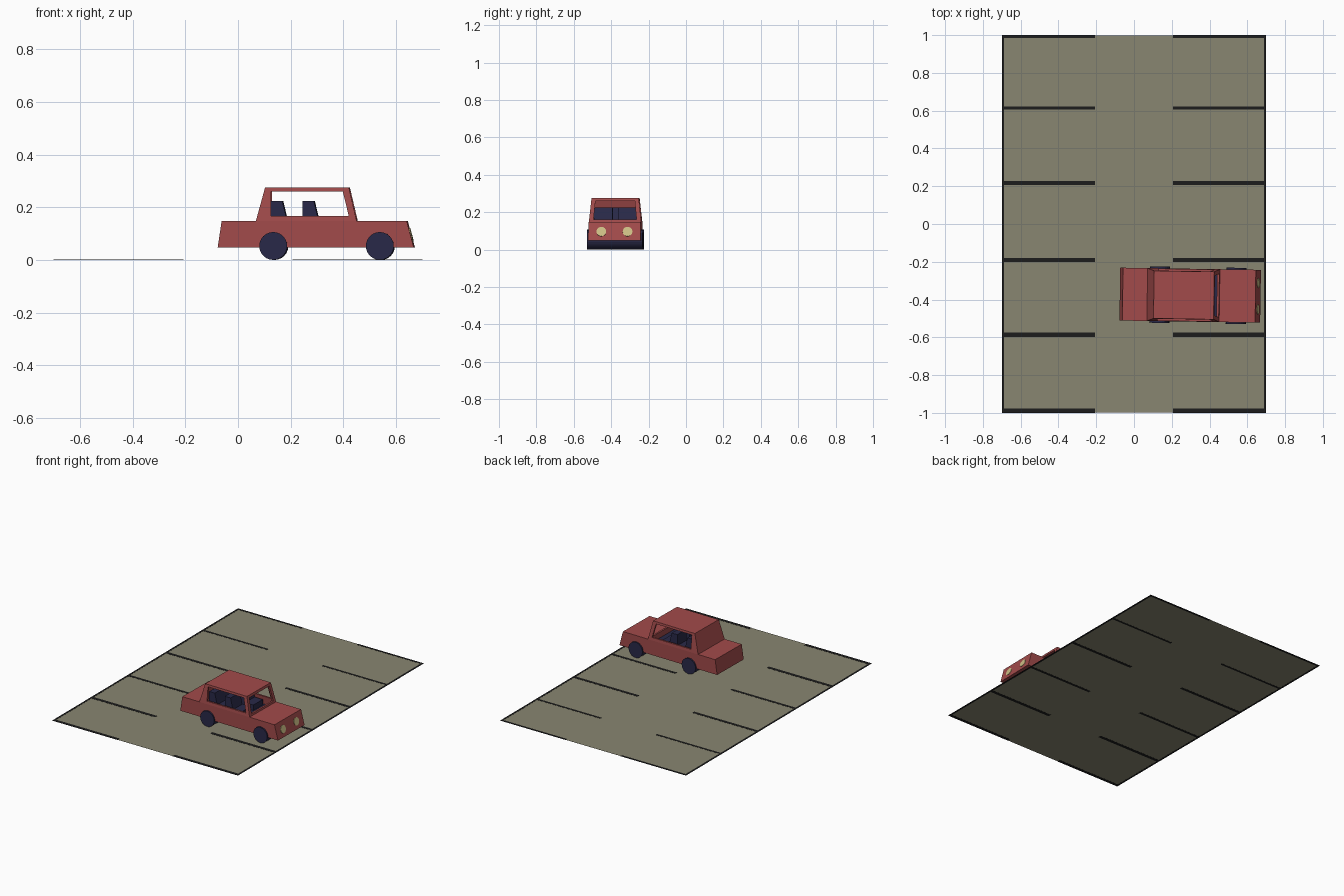
import bpy, bmesh
from math import radians, pi
from mathutils import Matrix

if "Cube" in bpy.data.objects:
    bpy.data.objects.remove(bpy.data.objects["Cube"])

def material(name, rgb):
    m = bpy.data.materials.new(name)
    m.diffuse_color = (*rgb, 1)
    m.use_nodes = True
    m.node_tree.nodes["Principled BSDF"].inputs["Base Color"].default_value = m.diffuse_color
    return m

RED = material("red_paint", (0.36, 0.07, 0.07))
NAVY = material("navy", (0.022, 0.022, 0.065))
CREAM = material("cream", (0.62, 0.52, 0.24))
TARMAC = material("tarmac", (0.25, 0.24, 0.165))
BLACK = material("black_line", (0.012, 0.012, 0.012))

# The car is built along x about y = 0, then turned slightly and put in its bay
PLACE = (Matrix.Translation((0.3, -0.377, 0)) @ Matrix.Rotation(radians(-0.9), 4, 'Z')
         @ Matrix.Translation((-0.3, 0, 0)))

def finish(name, bm, mat, place=True):
    bmesh.ops.recalc_face_normals(bm, faces=bm.faces)
    if place:
        bm.transform(PLACE)
    me = bpy.data.meshes.new(name)
    bm.to_mesh(me)
    bm.free()
    ob = bpy.data.objects.new(name, me)
    bpy.context.collection.objects.link(ob)
    if mat:
        me.materials.append(mat)
    return ob

def loft(name, low, high, mat=None, place=True):
    """Six-sided block between two level sections: (x0, x1, y0, y1, z)."""
    bm = bmesh.new()
    rings = [[bm.verts.new((x, y, z)) for x, y in ((x0, y0), (x1, y0), (x1, y1), (x0, y1))]
             for x0, x1, y0, y1, z in (low, high)]
    for r in rings:
        bm.faces.new(r)
    for i in range(4):
        j = (i + 1) % 4
        bm.faces.new((rings[0][i], rings[0][j], rings[1][j], rings[1][i]))
    return finish(name, bm, mat, place)

def prism(name, pts, y0, y1, mat=None):
    """Side profile (x, z) extruded across the car."""
    bm = bmesh.new()
    f = bm.faces.new([bm.verts.new((x, y0, z)) for x, z in pts])
    ext = bmesh.ops.extrude_face_region(bm, geom=[f])["geom"]
    bmesh.ops.translate(bm, vec=(0, y1 - y0, 0),
                        verts=[g for g in ext if isinstance(g, bmesh.types.BMVert)])
    return finish(name, bm, mat)

def disc(name, radius, depth, sides, matrix, mat):
    bm = bmesh.new()
    bmesh.ops.create_cone(bm, cap_ends=True, segments=sides, radius1=radius,
                          radius2=radius, depth=depth, matrix=matrix)
    return finish(name, bm, mat)

def cut(ob, cutter):
    cutter.hide_render = True
    mod = ob.modifiers.new("cut", 'BOOLEAN')
    mod.operation, mod.solver, mod.object = 'DIFFERENCE', 'EXACT', cutter
    bpy.context.view_layer.objects.active = ob
    bpy.ops.object.modifier_apply(modifier=mod.name)

def cabin_section(z, inset=0):
    h = z - 0.148
    w = 0.14 - 0.109 * h - inset
    return (0.07 + 0.273 * h + inset, 0.453 - 0.234 * h - inset, -w, w, z)

# Lower body and tapered cabin
body = loft("body", (-0.075, 0.67, -0.14, 0.14, 0.048), (-0.06, 0.643, -0.14, 0.14, 0.148), RED)
cabin = loft("cabin", cabin_section(0.148), cabin_section(0.276), RED)

# Hollow interior, side windows and windscreen opening
hollow = loft("hollow_cutter", cabin_section(0.10, 0.012), cabin_section(0.262, 0.012))
sides = prism("window_cutter", [(0.127, 0.167), (0.423, 0.167), (0.40, 0.261), (0.127, 0.261)], -0.2, 0.2)
screen = loft("windscreen_cutter", (0.38, 0.5, -0.115, 0.115, 0.16), (0.38, 0.5, -0.105, 0.105, 0.26))
cut(body, hollow)
for c in (hollow, sides, screen):
    cut(cabin, c)
for c in (hollow, sides, screen):
    bpy.data.objects.remove(c)

# Cabin floor and seats
loft("cabin_floor", (0.068, 0.45, -0.132, 0.132, 0.099), (0.07, 0.449, -0.131, 0.131, 0.112), NAVY)
def seat(name, dx, y0, y1):
    pts = [(0.247, 0.11), (0.37, 0.11), (0.37, 0.15), (0.308, 0.15), (0.29, 0.225), (0.247, 0.225)]
    prism(name, [(x + dx, z) for x, z in pts], y0, y1, NAVY)
seat("front_seat_right", 0, -0.115, -0.015)
seat("front_seat_left", 0, 0.015, 0.115)
seat("rear_bench", -0.12, -0.115, 0.115)

# Wheels run the full width of the car as single rollers
for name, x in (("rear_wheels", 0.136), ("front_wheels", 0.541)):
    disc(name, 0.053, 0.298, 24,
         Matrix.Translation((x, 0, 0.0535)) @ Matrix.Rotation(pi / 2, 4, 'X'), NAVY)

# Headlights lying on the sloped nose
for name, y in (("headlight_right", -0.07), ("headlight_left", 0.07)):
    disc(name, 0.026, 0.006, 24,
         Matrix.Translation((0.657, y, 0.096)) @ Matrix.Rotation(radians(75), 4, 'Y'), CREAM)

# Parking ground with painted lines
def slab(name, x0, x1, y0, y1, z0, z1, mat):
    loft(name, (x0, x1, y0, y1, z0), (x0, x1, y0, y1, z1), mat, False)

slab("ground", -0.699, 0.699, -0.999, 0.999, 0.0005, 0.001, TARMAC)
for s in (-1, 1):
    slab("edge_line", *sorted((s * 0.687, s * 0.70)), -1, 1, 0, 0.0018, BLACK)
    for y0, y1 in ((0.985, 1), (0.607, 0.623), (0.207, 0.228),
                   (-0.2, -0.181), (-0.597, -0.574), (-1, -0.978)):
        slab("bay_line", *sorted((s * 0.207, s * 0.69)), y0, y1, 0, 0.0018, BLACK)
